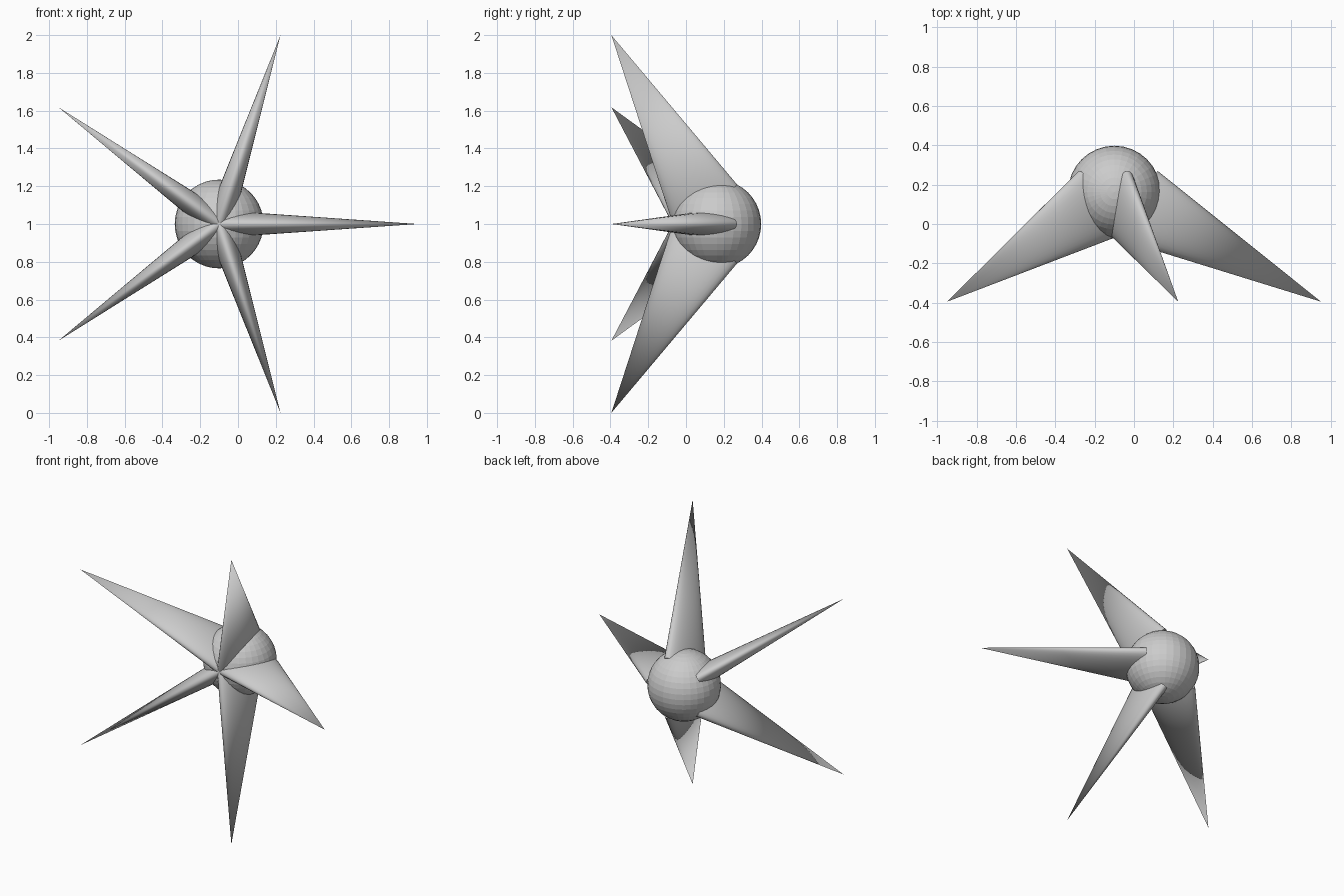
import bpy, bmesh, math
from mathutils import Vector, Matrix

if "Cube" in bpy.data.objects:
    bpy.data.objects.remove(bpy.data.objects["Cube"])

CX, CZ = -0.10, 1.0          # hub axis, parallel to y
SPIKE_SIDES = 32


def make_object(name, bm):
    bmesh.ops.recalc_face_normals(bm, faces=bm.faces)
    mesh = bpy.data.meshes.new(name)
    bm.to_mesh(mesh)
    bm.free()
    obj = bpy.data.objects.new(name, mesh)
    bpy.context.collection.objects.link(obj)
    return obj


# central ball
bm = bmesh.new()
bmesh.ops.create_uvsphere(bm, u_segments=32, v_segments=20, radius=0.235)
bmesh.ops.translate(bm, verts=bm.verts, vec=(CX, 0.163, CZ))
make_object("ball", bm)

# flattened cone spikes, leaning forward and fanned around the hub
inner = Vector((0.0, -0.07, 0))      # base edge at the hub front
outer = Vector((0.22, 0.27, 0))      # base edge at the back
tip = Vector((1.051, -0.395, 0))
mid, wide = (inner + outer) / 2, (outer - inner) / 2
thin = Vector((0, 0, 0.065))

for i in range(5):
    bm = bmesh.new()
    ring = []
    for k in range(SPIKE_SIDES):
        a = math.tau * k / SPIKE_SIDES
        ring.append(bm.verts.new(mid + wide * math.cos(a) + thin * math.sin(a)))
    top = bm.verts.new(tip)
    bm.faces.new(ring)
    for k in range(SPIKE_SIDES):
        bm.faces.new((ring[k], ring[(k + 1) % SPIKE_SIDES], top))
    turn = Matrix.Translation((CX, 0, CZ)) @ Matrix.Rotation(-math.tau * i / 5, 4, 'Y')
    bm.transform(turn)
    spike = make_object(f"spike_{i + 1}", bm)
    spike.data.shade_smooth()
    bpy.context.view_layer.objects.active = spike
    spike.select_set(True)
    bpy.ops.object.shade_smooth_by_angle(angle=math.radians(40))
    spike.select_set(False)
